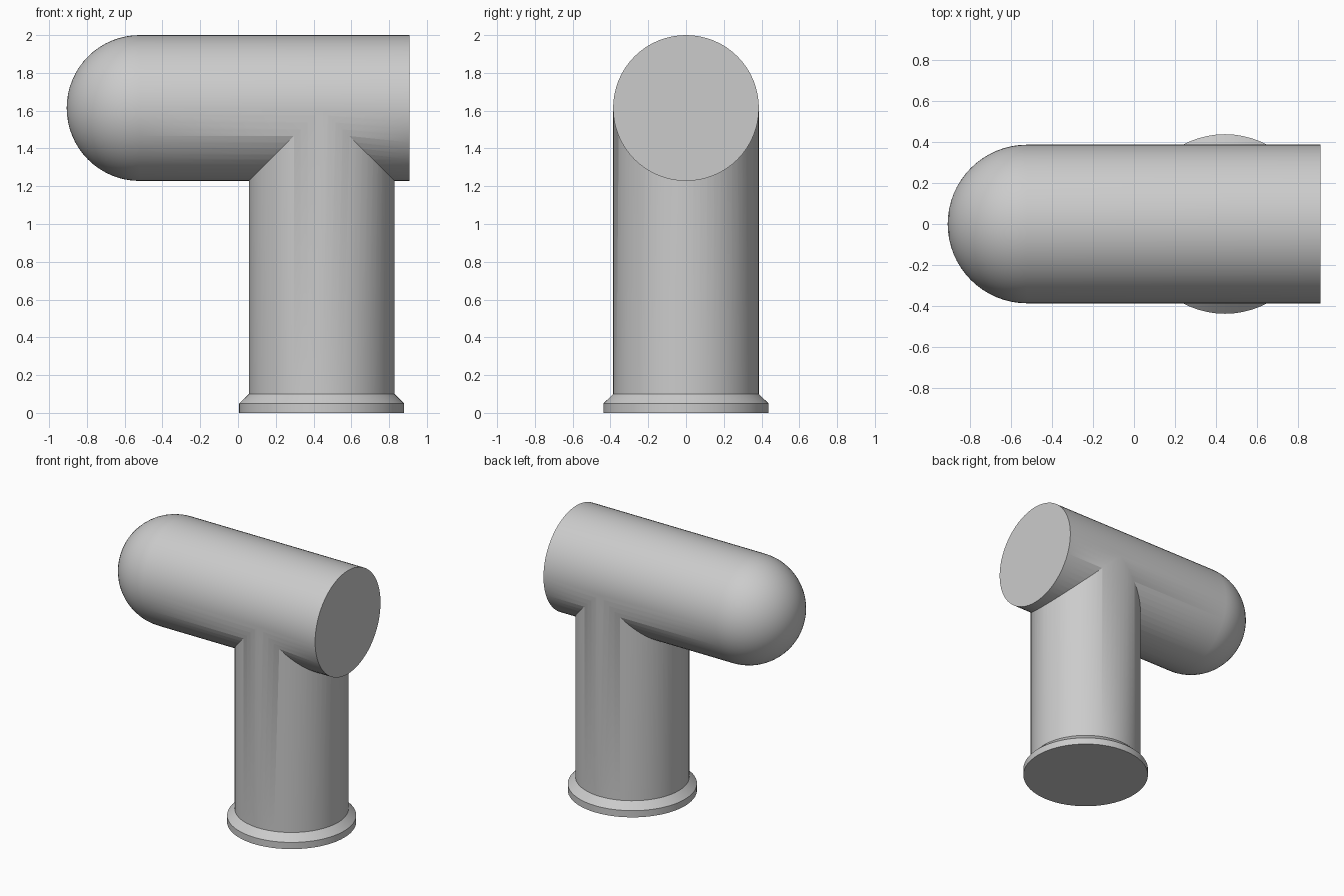
import bpy, bmesh, math
from mathutils import Matrix

cube = bpy.data.objects.get("Cube")
if cube:
    bpy.data.objects.remove(cube)

SIDES = 64
R = 0.386
AXIS_Z = 2 - R
POST_X = 0.443

grey = bpy.data.materials.new("plain grey")
grey.use_nodes = True
colour = (0.6, 0.6, 0.6, 1)
grey.diffuse_color = colour
grey.node_tree.nodes["Principled BSDF"].inputs["Base Color"].default_value = colour


def lathe(name, profile, matrix):
    """Turn (radius, height) points about z, cap both ends, then place the part."""
    bm = bmesh.new()
    rings = []
    for radius, height in profile:
        if radius < 1e-4:
            rings.append([bm.verts.new((0, 0, height))])
            continue
        angles = [math.tau * i / SIDES for i in range(SIDES)]
        rings.append([bm.verts.new((radius * math.cos(a), radius * math.sin(a), height))
                      for a in angles])
    for low, high in zip(rings, rings[1:]):
        for i in range(SIDES):
            j = (i + 1) % SIDES
            if len(high) == 1:
                bm.faces.new((low[i], low[j], high[0]))
            else:
                bm.faces.new((low[i], low[j], high[j], high[i]))
    for ring in (rings[0], rings[-1]):
        if len(ring) > 1:
            bm.faces.new(ring)
    bmesh.ops.recalc_face_normals(bm, faces=bm.faces)
    bm.transform(matrix)
    mesh = bpy.data.meshes.new(name)
    bm.to_mesh(mesh)
    bm.free()
    mesh.materials.append(grey)
    obj = bpy.data.objects.new(name, mesh)
    bpy.context.collection.objects.link(obj)
    return obj


# Horizontal barrel: flat right end, hemispherical left end
DOME_X = -0.907 + R
STEPS = 16
dome = [(R * math.cos(t), -DOME_X + R * math.sin(t))
        for t in (math.pi / 2 * i / STEPS for i in range(STEPS + 1))]
barrel = lathe("pipe_tee", [(R, -0.907)] + dome,
               Matrix.Translation((0, 0, AXIS_Z)) @ Matrix.Rotation(-math.pi / 2, 4, "Y"))

# Vertical post with its bevelled foot flange
post_r = R - 0.0005
post = lathe("post_with_flange",
             [(0.437, 0), (0.437, 0.05), (post_r, 0.1), (post_r, AXIS_Z)],
             Matrix.Translation((POST_X, 0, 0)))

# Weld the post into the barrel
union = barrel.modifiers.new("weld", "BOOLEAN")
union.operation = "UNION"
union.solver = "EXACT"
union.object = post
bpy.context.view_layer.update()
welded = bpy.data.meshes.new_from_object(
    barrel.evaluated_get(bpy.context.evaluated_depsgraph_get()))
barrel.modifiers.clear()
barrel.data = welded
bpy.data.objects.remove(post)

# Smooth shading with crisp rims and mitre
bpy.ops.object.select_all(action="DESELECT")
barrel.select_set(True)
bpy.context.view_layer.objects.active = barrel
bpy.ops.object.shade_smooth_by_angle(angle=math.radians(30))
